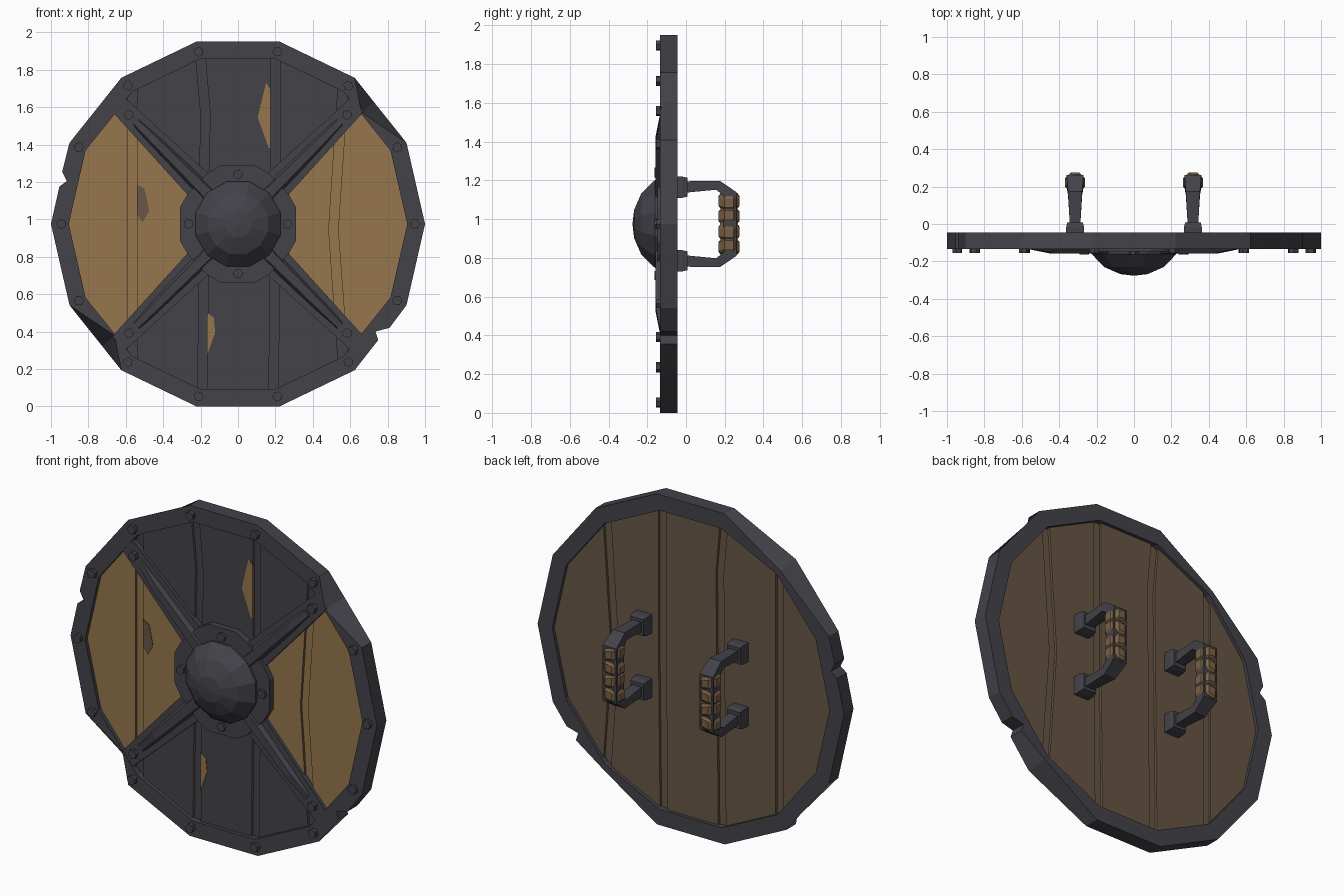
import bpy, bmesh, math
from mathutils import Vector

if "Cube" in bpy.data.objects:
    bpy.data.objects.remove(bpy.data.objects["Cube"])

CZ = 0.975          # height of the shield centre
N = 14              # sides of the shield


def material(name, rgb):
    m = bpy.data.materials.new(name)
    m.diffuse_color = (*rgb, 1)
    m.use_nodes = True
    m.node_tree.nodes["Principled BSDF"].inputs["Base Color"].default_value = m.diffuse_color
    return m


METAL = material("dark metal", (0.056, 0.054, 0.066))
WOOD = material("ochre wood", (0.305, 0.181, 0.072))
BACK = material("dull brown wood", (0.135, 0.093, 0.059))
GRIP = material("grip leather", (0.19, 0.118, 0.06))


def finish(bm, name, *mats):
    bmesh.ops.recalc_face_normals(bm, faces=bm.faces)
    me = bpy.data.meshes.new(name)
    bm.to_mesh(me)
    bm.free()
    for m in mats:
        me.materials.append(m)
    ob = bpy.data.objects.new(name, me)
    bpy.context.collection.objects.link(ob)
    return ob


def loft_bm(rings, closed=False):
    """Skin equal-length point rings; closed joins last ring to first."""
    bm = bmesh.new()
    vs = [[bm.verts.new(p) for p in r] for r in rings]
    n = len(rings[0])
    for i in range(len(vs) if closed else len(vs) - 1):
        a, b = vs[i], vs[(i + 1) % len(vs)]
        for j in range(n):
            k = (j + 1) % n
            bm.faces.new((a[j], a[k], b[k], b[j]))
    if not closed:
        bm.faces.new(vs[0])
        bm.faces.new(vs[-1])
    return bm


def prism_bm(outline, y0, y1):
    """Extrude an outline given in (x, height from centre) along y."""
    return loft_bm([[(x, y, CZ + z) for x, z in outline] for y in (y0, y1)])


def ngon(n, r, cx=0, cz=0, a0=0):
    return [(cx + r * math.cos(a0 + i * math.tau / n), cz + r * math.sin(a0 + i * math.tau / n))
            for i in range(n)]


def poly_radius(a, r):
    """Distance to the edge of the 14-gon in direction a."""
    step = math.tau / N
    return r * math.cos(step / 2) / math.cos(a % step - step / 2)


# Rim: ring of sections with notches and hammered dents
# entries: angle, outer front radius, outer back radius
sections = []
for i in range(N):
    back = {5: 0.94, 12: 0.94}.get(i, 1.0)
    sections.append((i * math.tau / N, 1.0, back))
for x, z in ((-.94, .28), (-.915, .23), (-.955, .2), (.81, -.555), (.735, -.575), (.75, -.62)):
    r = math.hypot(x, z)
    sections.append((math.atan2(z, x) % math.tau, r, r))
for deg in (42, 222):
    a = math.radians(deg)
    sections.append((a, 0.89, poly_radius(a, 1)))
rings = []
for a, rf, rb in sorted(sections):
    ri = poly_radius(a, 0.905)
    rings.append([(r * math.cos(a), y, CZ + r * math.sin(a))
                  for r, y in ((ri, -.133), (rf, -.133), (rb, -.045), (ri, -.045))])
finish(loft_bm(rings, closed=True), "rim", METAL)

# Planks: five boards with crooked gaps over a thin core
R = 0.915


def half_height(x):
    pts = ngon(N, R)[:N // 2 + 1]
    for (xa, za), (xb, zb) in zip(pts, pts[1:]):
        if xb <= x <= xa:
            return za + (zb - za) * (x - xa) / (xb - xa)
    return 0


def edge(b, off):
    """Points of a gap edge from bottom to top."""
    top, mid, bot, zm = b
    return [(bot + off, -half_height(bot + off)), (mid + off, zm), (top + off, half_height(top + off))]


def colour_boards(bm, name):
    # upper and lower quarters are painted dark on the front
    for nx in (1, -1):
        bmesh.ops.bisect_plane(bm, geom=bm.verts[:] + bm.edges[:] + bm.faces[:],
                               plane_co=(0, 0, CZ), plane_no=(nx, 0, 1))
    bm.normal_update()
    for f in bm.faces:
        c = f.calc_center_median()
        if c.y > -.092:
            f.material_index = 2
        else:
            f.material_index = 0 if abs(c.z - CZ) > abs(c.x) else 1
    finish(bm, name, METAL, WOOD, BACK)


gaps = [(-.565, -.565, -.565, 0), (-.2, -.175, -.19, .6), (.2, .2, .19, 0), (.56, .51, .56, -.03)]
for i in range(5):
    left = edge(gaps[i - 1], .025) if i else [(-R, 0)]
    right = edge(gaps[i], -.025) if i < 4 else [(R, 0)]
    arc = ngon(N, R)
    top = [p for p in arc if p[1] > .01 and left[-1][0] < p[0] < right[-1][0]]
    low = [p for p in arc if p[1] < -.01 and left[0][0] < p[0] < right[0][0]]
    outline = right + sorted(top, reverse=True) + left[::-1] + sorted(low)
    colour_boards(prism_bm(outline, -.112, -.065), f"plank_{i + 1}")
colour_boards(prism_bm(ngon(N, R - .005), -.097, -.08), "plank_core")

# Worn paint chips
chips = {
    "upper_chip": (WOOD, [(.15, .755), (.105, .57), (.165, .405), (.175, .41), (.175, .72)]),
    "lower_chip": (WOOD, [(-.165, -.475), (-.13, -.5), (-.122, -.58), (-.165, -.7), (-.165, -.5)]),
    "side_chip": (BACK, [(-.54, .21), (-.5, .19), (-.475, .07), (-.51, .01), (-.54, .05)])}
for name, (mat, pts) in chips.items():
    finish(prism_bm(pts, -.115, -.111), name, mat)

# Diagonal straps with a raised ridge
for i in range(4):
    a = math.radians(45 + 90 * i)
    u, v = (math.cos(a), math.sin(a)), (-math.sin(a), math.cos(a))

    def at(r, w):
        return (u[0] * r + v[0] * w, u[1] * r + v[1] * w)
    finish(prism_bm([at(.2, -.085), at(.9, -.05), at(.9, .05), at(.2, .085)], -.131, -.1),
           f"strap_{i + 1}", METAL)
    rings = []
    for r, w, y in ((.2, .05, -.157), (.62, .036, -.157), (.77, .03, -.136)):
        ring = [at(r, -w) + (-.12,), at(r, -w * .55) + (y,), at(r, w * .55) + (y,), at(r, w) + (-.12,)]
        rings.append([(x, yy, CZ + z) for x, z, yy in ring])
    finish(loft_bm(rings), f"strap_ridge_{i + 1}", METAL)

# Boss plate and faceted dome
quarter = [(.31, .09), (.27, .16), (.16, .275), (.085, .315)]
plate = (quarter + [(-x, z) for x, z in quarter[::-1]] + [(-x, -z) for x, z in quarter]
         + [(x, -z) for x, z in quarter[::-1]])
finish(prism_bm(plate, -.147, -.1), "boss_plate", METAL)
dome = []
for k, (r, y) in enumerate(((.235, -.13), (.235, -.16), (.165, -.23), (.075, -.268), (.004, -.276))):
    dome.append([(x, y, CZ + z) for x, z in ngon(12, r, a0=math.pi / 12)])
finish(loft_bm(dome), "boss_dome", METAL)

# Bolts on rim, straps and boss plate
spots = [(p, -.155) for p in ngon(N, .945)]
spots += [(p, -.155) for p in ngon(4, .825, a0=math.pi / 4)]
spots += [(p, -.163) for p in ngon(4, .265)]
for i, ((x, z), y) in enumerate(spots):
    finish(prism_bm(ngon(6, .027, x, z, i * .4), y, -.11), f"bolt_{i + 1}", METAL)

# Two handles on the back: feet, bent bar, wrapped grip
for side, hx in (("left", -.315), ("right", .315)):
    for s in (-1, 1):
        w = .048
        foot = [(hx - w, s * .19 - .055), (hx + w, s * .19 - .055),
                (hx + w, s * .19 + .055), (hx - w, s * .19 + .055)]
        rings = [[(hx + (x - hx) * k, y, CZ + s * .19 + (z - s * .19) * k) for x, z in foot]
                 for k, y in ((1, -.07), (1, -.02), (.88, .008))]
        finish(loft_bm(rings), f"{side}_handle_foot_{s}", METAL)
    path = [(-.02, .19, .027, .03), (.165, .2, .038, .025), (.228, .155, .045, .035)]
    path = [(y, z, w, 0 if i == 2 else 1, t) for i, (y, z, w, t) in enumerate(path)]
    half = []
    for i, (y, z, w, _, t) in enumerate(path):
        d = Vector(((0, 1), (.4, 1), (1, .25))[i]).normalized() * t
        d = Vector((d.x, d.y))
        half.append((w, (y - d.x, z - d.y), (y + d.x, z + d.y)))
    rings = [[(hx - w, a[0], CZ + a[1]), (hx + w, a[0], CZ + a[1]),
              (hx + w, b[0], CZ + b[1]), (hx - w, b[0], CZ + b[1])] for w, a, b in half]
    rings += [[(hx - w, a[0], CZ - a[1]), (hx + w, a[0], CZ - a[1]),
               (hx + w, b[0], CZ - b[1]), (hx - w, b[0], CZ - b[1])] for w, a, b in half[::-1]]
    finish(loft_bm(rings), f"{side}_handle_bar", METAL)
    rings = []
    for k in range(4):
        zc = -.118 + k * .079
        tilt = (.012, -.01, .01, -.012)[k]
        for dz, r in ((-.036, .047), (-.022, .058), (.022, .058), (.036, .047)):
            rings.append([(hx + x, .222 + y, CZ + zc + dz + tilt * x / .06)
                          for x, y in ngon(8, r, a0=math.pi / 8)])
    finish(loft_bm(rings), f"{side}_handle_grip", GRIP)
